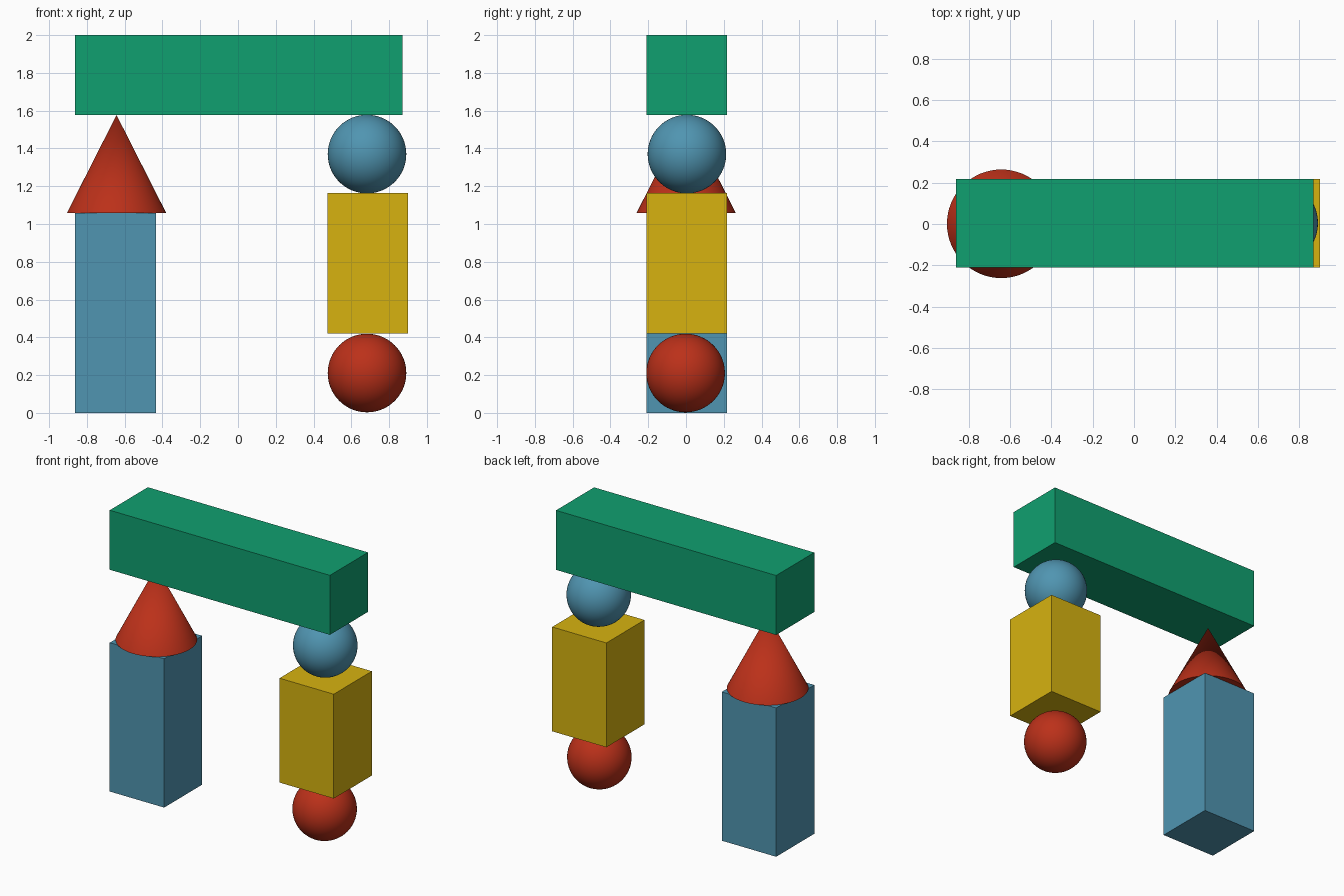
import bpy
from math import radians

if "Cube" in bpy.data.objects:
    bpy.data.objects.remove(bpy.data.objects["Cube"])


def finish(name, color, smooth=False):
    ob = bpy.context.object
    ob.name = name
    mat = bpy.data.materials.get(color) or bpy.data.materials.new(color)
    mat.diffuse_color = COLORS[color]
    mat.use_nodes = True
    mat.node_tree.nodes["Principled BSDF"].inputs["Base Color"].default_value = mat.diffuse_color
    ob.data.materials.append(mat)
    if smooth:
        bpy.ops.object.shade_smooth_by_angle(angle=radians(40))
    return ob


def block(name, color, x, z):
    # all blocks share the same depth
    y = (-0.21, 0.218)
    spans = (x, y, z)
    bpy.ops.mesh.primitive_cube_add(size=1, location=[(a + b) / 2 for a, b in spans])
    ob = finish(name, color)
    for v in ob.data.vertices:
        for i, (a, b) in enumerate(spans):
            v.co[i] *= b - a


def ball(name, color, y, z):
    bpy.ops.mesh.primitive_uv_sphere_add(segments=64, ring_count=32, radius=0.208,
                                         location=(0.683, y, z))
    finish(name, color, True)


COLORS = {
    "green": (0.005, 0.35, 0.16, 1),
    "blue": (0.08, 0.30, 0.44, 1),
    "yellow": (0.68, 0.45, 0.005, 1),
    "red": (0.50, 0.03, 0.01, 1),
}

# top beam
block("beam", "green", (-0.862, 0.87), (1.577, 2.0))

# left support: tall block with a cone
block("left_pillar", "blue", (-0.862, -0.434), (0.0, 1.058))
bpy.ops.mesh.primitive_cone_add(vertices=64, radius1=0.263, radius2=0, depth=0.519,
                                location=(-0.643, 0.001, 1.3175))
finish("left_cone", "red", True)

# right support: ball, block, ball
ball("lower_ball", "red", -0.002, 0.211)
block("right_block", "yellow", (0.474, 0.9), (0.421, 1.163))
ball("upper_ball", "blue", 0.005, 1.37)
